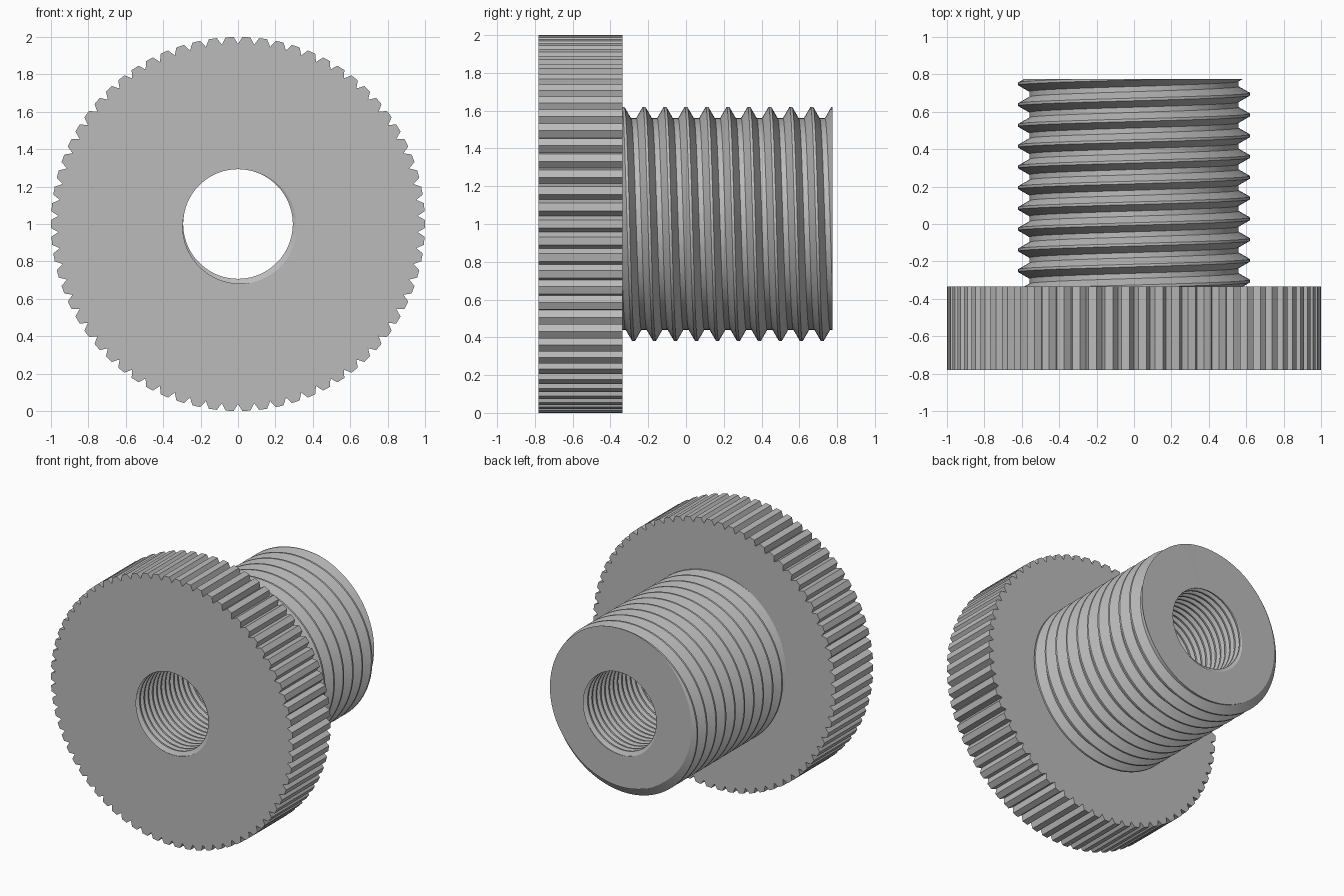
import bpy, bmesh
from math import sin, cos, pi
from mathutils import Vector

FRONT, SHOULDER, BACK = -0.78, -0.335, 0.775
SEGMENTS = 90

old = bpy.data.objects.get("Cube")
if old:
    bpy.data.objects.remove(old)

grey = bpy.data.materials.new("machined_grey")
grey.use_nodes = True
grey.diffuse_color = (0.5, 0.5, 0.5, 1)
grey.node_tree.nodes["Principled BSDF"].inputs["Base Color"].default_value = (0.5, 0.5, 0.5, 1)


def polar(radius, angle, y):
    """Point around the y axis, clockwise from the top."""
    return Vector((radius * sin(angle), y, 1 + radius * cos(angle)))


def add_thread(bm, tip, base, pitch, y0, y1):
    """Right-hand helical thread surface, trimmed flat at y0 and y1."""
    part = bmesh.new()
    profile = [(-1 / 16, tip), (1 / 16, tip), (3 / 8, base), (5 / 8, base)]
    first, last = int(y0 / pitch) - 4, int(y1 / pitch) + 4
    rows = []
    for turn in range(first, last):
        for offset, radius in profile:
            rows.append([part.verts.new(polar(radius, 2 * pi * j / SEGMENTS,
                                              (turn + offset + j / SEGMENTS) * pitch))
                         for j in range(SEGMENTS)])
    # each row runs on into the row one turn further along
    for i in range(len(rows) - 5):
        for j in range(SEGMENTS):
            wrap = j + 1 == SEGMENTS
            k, shift = (0, 4) if wrap else (j + 1, 0)
            part.faces.new((rows[i][j], rows[i][k] if not wrap else rows[i + shift][k],
                            rows[i + 1 + shift][k], rows[i + 1][j]))
    for y, direction in ((y0, -1), (y1, 1)):
        bmesh.ops.bisect_plane(part, geom=part.verts[:] + part.edges[:] + part.faces[:],
                               dist=1e-6, plane_co=(0, y, 0), plane_no=(0, direction, 0),
                               clear_outer=True)
    loose = [v for v in part.verts if not v.link_faces]
    bmesh.ops.delete(part, geom=loose, context='VERTS')
    bmesh.ops.remove_doubles(part, verts=part.verts[:], dist=1e-5)
    mesh = bpy.data.meshes.new("thread_temp")
    part.to_mesh(mesh)
    part.free()
    bm.from_mesh(mesh)
    bpy.data.meshes.remove(mesh)


def add_bore(bm, y0, y1):
    add_thread(bm, 0.322, 0.293, 0.05, y0, y1)


def finish(bm, name, y0, y1):
    """Fill the flat ring at each end and make the object."""
    for y, direction in ((y0, -1), (y1, 1)):
        rim = [e for e in bm.edges if e.is_boundary
               and all(abs(v.co.y - y) < 1e-4 for v in e.verts)]
        bmesh.ops.triangle_fill(bm, edges=rim, use_beauty=True, normal=(0, direction, 0))
    bmesh.ops.recalc_face_normals(bm, faces=bm.faces[:])
    mesh = bpy.data.meshes.new(name)
    bm.to_mesh(mesh)
    bm.free()
    mesh.materials.append(grey)
    obj = bpy.data.objects.new(name, mesh)
    bpy.context.collection.objects.link(obj)
    bpy.ops.object.select_all(action='DESELECT')
    obj.select_set(True)
    bpy.context.view_layer.objects.active = obj
    bpy.ops.object.shade_smooth_by_angle(angle=0.3)


# Head: disc with V grooves cut around its rim
bm = bmesh.new()
TEETH = 70
step = 2 * pi / TEETH
outline = [(radius, (n + part) * step) for n in range(TEETH)
           for part, radius in ((-0.26, 1), (0, 0.962), (0.26, 1))]
rings = [[bm.verts.new(polar(r, a, y)) for r, a in outline] for y in (FRONT, SHOULDER)]
for i in range(len(outline)):
    k = (i + 1) % len(outline)
    bm.faces.new((rings[0][i], rings[0][k], rings[1][k], rings[1][i]))
add_bore(bm, FRONT, SHOULDER)
finish(bm, "knurled_head", FRONT, SHOULDER)

# Shank: coarse outer thread around the same fine-threaded bore
bm = bmesh.new()
add_thread(bm, 0.62, 0.56, 0.111, SHOULDER, BACK)
add_bore(bm, SHOULDER, BACK)
finish(bm, "threaded_shank", SHOULDER, BACK)
